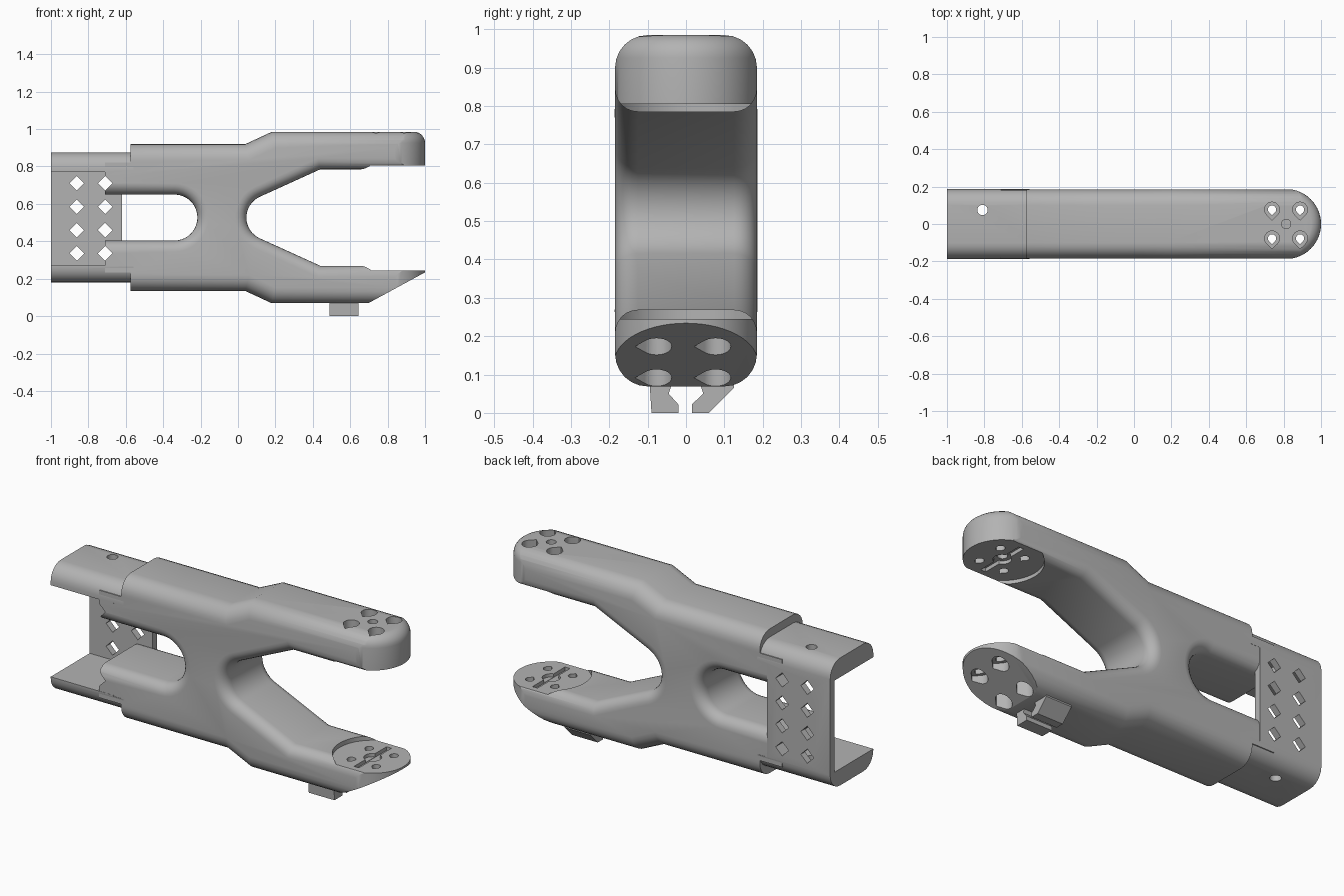
import bpy, bmesh, math

if "Cube" in bpy.data.objects:
    bpy.data.objects.remove(bpy.data.objects["Cube"], do_unlink=True)

grey = bpy.data.materials.new("plain grey")
grey.use_nodes = True
grey.diffuse_color = (0.45, 0.45, 0.45, 1)
grey.node_tree.nodes["Principled BSDF"].inputs["Base Color"].default_value = grey.diffuse_color

MID = 0.527      # height of the mirror plane of the fork
TIP = 0.813      # centre of the round jaw tips
HALF = 0.185     # half width


def prism(name, pts, axis, a, b):
    """Extrude a 2D outline along an axis from a to b."""
    place = {"x": lambda p, t: (t, p[0], p[1]),
             "y": lambda p, t: (p[0], t, p[1]),
             "z": lambda p, t: (p[0], p[1], t)}[axis]
    bm = bmesh.new()
    lo = [bm.verts.new(place(p, a)) for p in pts]
    hi = [bm.verts.new(place(p, b)) for p in pts]
    bm.faces.new(lo)
    bm.faces.new(hi)
    for i in range(len(pts)):
        j = (i + 1) % len(pts)
        bm.faces.new((lo[i], lo[j], hi[j], hi[i]))
    bmesh.ops.recalc_face_normals(bm, faces=bm.faces)
    mesh = bpy.data.meshes.new(name)
    bm.to_mesh(mesh)
    bm.free()
    mesh.materials.append(grey)
    obj = bpy.data.objects.new(name, mesh)
    bpy.context.collection.objects.link(obj)
    return obj


def arc(cx, cy, r, start, end, n):
    angles = [math.radians(start + (end - start) * i / n) for i in range(n + 1)]
    return [(cx + r * math.cos(t), cy + r * math.sin(t)) for t in angles]


def circle(cx, cy, r, n=24):
    return arc(cx, cy, r, 0, 360, n)[:-1]


def rect(x0, x1, y0, y1):
    return [(x0, y0), (x1, y0), (x1, y1), (x0, y1)]


def teardrop(cx, cy, r):
    return arc(cx, cy, r, -45, 225, 18) + [(cx, cy - 1.4 * r)]


def apply(obj, mod):
    bpy.context.view_layer.objects.active = obj
    bpy.ops.object.modifier_apply(modifier=mod.name)


def combine(obj, cutter, operation="DIFFERENCE"):
    mod = obj.modifiers.new("combine", "BOOLEAN")
    mod.operation, mod.solver, mod.object = operation, "EXACT", cutter
    apply(obj, mod)
    bpy.data.objects.remove(cutter, do_unlink=True)


def round_edges(obj, width, weight, segments=6):
    """Round edges by a weight rule on their two end points."""
    mesh = obj.data
    layer = mesh.attributes.new("bevel_weight_edge", "FLOAT", "EDGE")
    for e in mesh.edges:
        layer.data[e.index].value = weight(*[mesh.vertices[v].co for v in e.vertices])
    mod = obj.modifiers.new("round", "BEVEL")
    mod.limit_method, mod.width, mod.segments = "WEIGHT", width, segments
    mod.use_clamp_overlap = False
    apply(obj, mod)


# Forked body: upper half outline, mirrored to the lower half
upper = arc(0.167, MID, 0.122, 180, 114.4, 8)
upper += [(0.44, 0.785), (1.2, 0.785), (1.2, 0.985), (0.18, 0.985), (0.04, 0.92),
          (-0.575, 0.92), (-0.575, 0.82), (-0.71, 0.82), (-0.71, 0.65)]
upper += arc(-0.34, MID, 0.123, 90, 0, 10)
lower = [(x, 2 * MID - z) for x, z in reversed(upper)][1:-1]
body = prism("fork_body", upper + lower, "y", -HALF, HALF)


def body_weight(p, q):
    height = abs((p.z + q.z) / 2 - MID)
    if p.y * q.y < 0 or abs(p.x - q.x) < 1e-4 or abs(height - 0.293) < 0.001:
        return 0
    return 1 if height > 0.35 else 0.7


round_edges(body, 0.085, body_weight)

# Round the jaw tips in plan, with a soft upper rim
tip_shape = prism("tip_shape", [(-2, -0.187)] + arc(TIP, 0, 0.187, -90, 90, 28) + [(-2, 0.187)],
                  "z", -0.1, 0.986)
round_edges(tip_shape, 0.06, lambda p, q: float(min(p.z, q.z) > 0.9 and max(p.x, q.x) > -1))
combine(body, tip_shape, "INTERSECT")

# Sloped underside of the lower jaw and the recessed round pads
combine(body, prism("slope", [(0.68, 0.06), (1.3, 0.397), (1.3, -0.2), (0.68, -0.2)], "y", -1, 1))
combine(body, prism("pads", circle(TIP, 0, 0.2, 48), "z", 0.245, 0.805))

# Key groove and round seat in both pads
combine(body, prism("groove", rect(TIP - 0.015, TIP + 0.015, -0.14, 0.14), "z", 0.225, 0.825))
combine(body, prism("seat", circle(TIP, 0, 0.045), "z", 0.227, 0.823))

# Screw holes with wide outer ends
for x in (0.738, 0.888):
    for y in (-0.077, 0.077):
        combine(body, prism("hole", teardrop(x, y, 0.022), "z", -0.1, 1.1))
        combine(body, prism("top_bore", teardrop(x, y, 0.04), "z", 0.86, 1.1))
        combine(body, prism("low_bore", teardrop(x, y, 0.04), "z", -0.1, 0.2))
combine(body, prism("centre_hole", circle(TIP, 0, 0.025), "z", 0.7, 1.1))

# Open channel sleeve at the rear end, with a wall on the back side
sleeve = prism("channel_sleeve", rect(-0.186, 0.186, 0.18, 0.875), "x", -1, -0.56)
round_edges(sleeve, 0.085, lambda p, q: float(abs(p.x - q.x) > 0.1))
combine(sleeve, prism("cavity", rect(-1.1, -0.4, 0.27, 0.77), "y", -0.4, 0.15))
combine(sleeve, prism("slot", rect(-0.62, -0.4, 0.265, 0.775), "y", -0.4, 0.4))
combine(sleeve, prism("pin_hole", circle(-0.81, 0.075, 0.028), "z", 0, 1))

# Diamond vents through the wall
for x in (-0.862, -0.71):
    for i in range(4):
        z = 0.335 + 0.125 * i
        for part in (sleeve, body):
            combine(part, prism("diamond", circle(x, z, 0.039, 4), "y", -0.4, 0.4))

# Cable clip under the lower jaw
front_hook = prism("front_clip_hook", [(-0.095, 0.08), (-0.09, 0), (-0.02, 0), (-0.02, 0.022),
                                       (-0.045, 0.05), (-0.035, 0.08)], "x", 0.49, 0.645)
back_hook = prism("back_clip_hook", [(0.015, 0), (0.06, 0), (0.125, 0.065), (0.125, 0.08),
                                     (0.035, 0.08), (0.045, 0.05), (0.015, 0.022)], "x", 0.49, 0.645)

# Smooth shading with sharp edges kept
for obj in (body, sleeve, front_hook, back_hook):
    bpy.ops.object.select_all(action="DESELECT")
    obj.select_set(True)
    bpy.context.view_layer.objects.active = obj
    bpy.ops.object.shade_smooth_by_angle(angle=math.radians(30))
